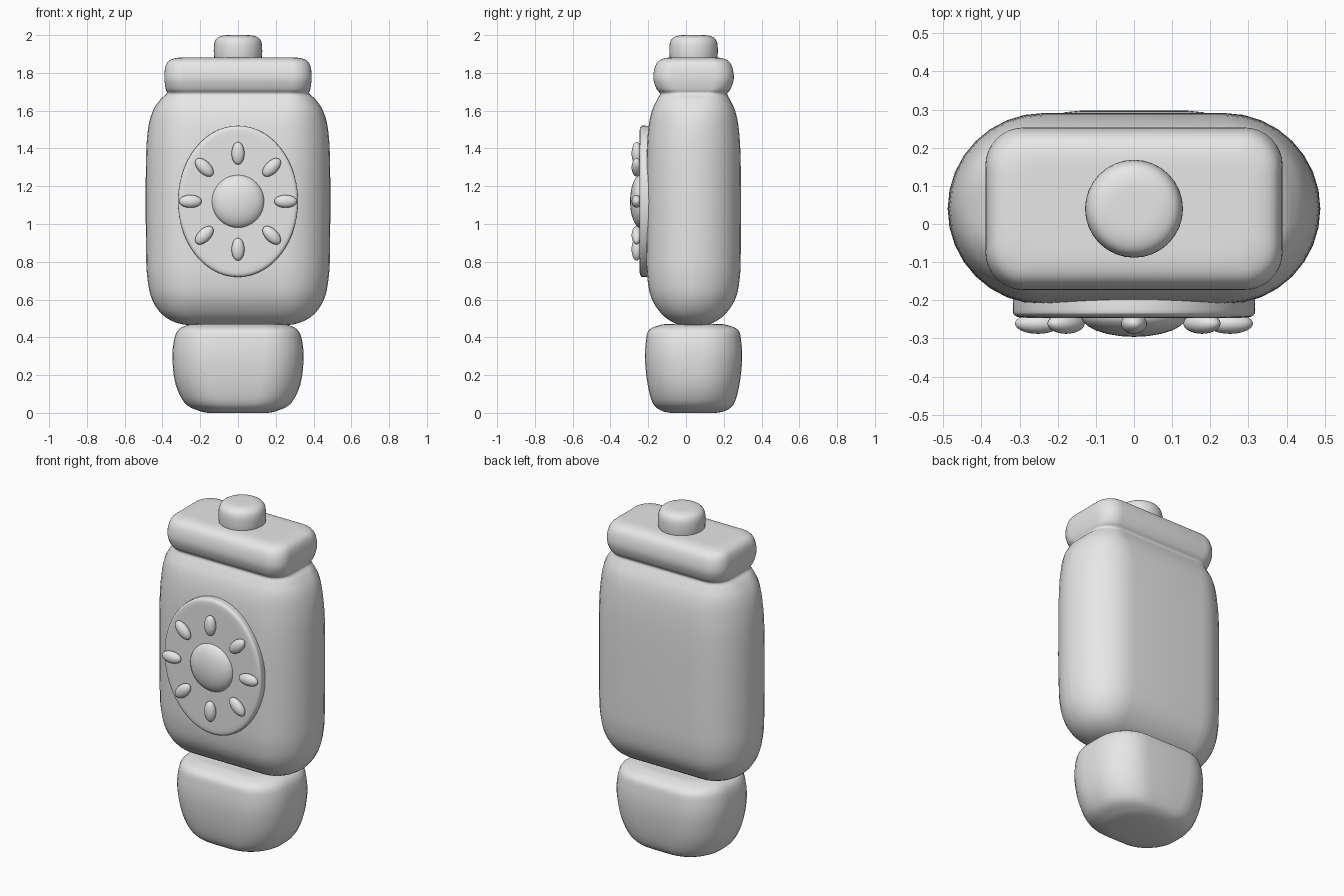
import bpy, bmesh, math
from mathutils import Matrix, Vector

cube = bpy.data.objects.get("Cube")
if cube:
    bpy.data.objects.remove(cube, do_unlink=True)

grey = bpy.data.materials.new("plain_grey")
grey.use_nodes = True
grey.diffuse_color = (0.8, 0.8, 0.8, 1)
grey.node_tree.nodes["Principled BSDF"].inputs["Base Color"].default_value = (0.8, 0.8, 0.8, 1)

MID_Y = 0.04      # depth of the body's centre line
DIAL_Z = 1.12     # height of the dial's centre


def finish(name, bm, matrix=None):
    """Turn a bmesh into a smooth-shaded object."""
    bmesh.ops.remove_doubles(bm, verts=bm.verts, dist=0.0005)
    bmesh.ops.recalc_face_normals(bm, faces=bm.faces)
    mesh = bpy.data.meshes.new(name)
    bm.to_mesh(mesh)
    bm.free()
    mesh.materials.append(grey)
    obj = bpy.data.objects.new(name, mesh)
    bpy.context.collection.objects.link(obj)
    if matrix:
        obj.matrix_world = matrix
    bpy.ops.object.select_all(action='DESELECT')
    obj.select_set(True)
    bpy.context.view_layer.objects.active = obj
    bpy.ops.object.shade_smooth_by_angle(angle=math.radians(50))
    return obj


def smooth_rows(rows, steps=4):
    """Pass a soft curve through the profile rows."""
    rows = [Vector(r) for r in rows]
    out = []
    for i in range(len(rows) - 1):
        a, b, c, d = rows[max(i - 1, 0)], rows[i], rows[i + 1], rows[min(i + 2, len(rows) - 1)]
        for s in range(steps):
            t = s / steps
            out.append(b + (c - a) * (t / 2) + (a * 2 - b * 5 + c * 4 - d) * (t * t / 2)
                       + (b * 3 - a - c * 3 + d) * (t ** 3 / 2))
    return out + [rows[-1]]


def loft(name, rows, matrix, corner_steps=8):
    """Stack rounded rectangles; each row is height, half width, half depth, corner radius."""
    bm = bmesh.new()
    rings = []
    for z, hx, hy, r in smooth_rows(rows):
        r = min(r, hx, hy)
        ring = []
        for q, (sx, sy) in enumerate([(1, 1), (-1, 1), (-1, -1), (1, -1)]):
            for k in range(corner_steps + 1):
                a = (q + k / corner_steps) * math.pi / 2
                ring.append(bm.verts.new((sx * (hx - r) + r * math.cos(a),
                                          sy * (hy - r) + r * math.sin(a), z)))
        rings.append(ring)
    n = len(rings[0])
    for lo, hi in zip(rings, rings[1:]):
        for i in range(n):
            j = (i + 1) % n
            bm.faces.new((lo[i], lo[j], hi[j], hi[i]))
    bm.faces.new(rings[0])
    bm.faces.new(rings[-1])
    return finish(name, bm, matrix)


def ellipsoid(name, centre, size, turn=0):
    """Ellipsoid turned about the front-to-back axis."""
    bm = bmesh.new()
    bmesh.ops.create_uvsphere(bm, u_segments=24, v_segments=16, radius=1)
    bmesh.ops.scale(bm, vec=size, verts=bm.verts)
    return finish(name, bm, Matrix.Translation(centre) @ Matrix.Rotation(turn, 4, 'Y'))


upright = Matrix.Translation((0, MID_Y, 0))

# Foot
loft("foot", [
    (0.0, 0.16, 0.12, 0.12), (0.012, 0.21, 0.17, 0.16), (0.05, 0.28, 0.215, 0.19),
    (0.15, 0.33, 0.243, 0.21), (0.28, 0.347, 0.257, 0.21), (0.38, 0.34, 0.252, 0.2),
    (0.44, 0.315, 0.235, 0.18), (0.467, 0.26, 0.17, 0.14), (0.47, 0.2, 0.12, 0.1)], upright)

# Body flowing through a neck into the cap
loft("body_and_cap", [
    (0.46, 0.22, 0.04, 0.04), (0.475, 0.32, 0.10, 0.10), (0.52, 0.40, 0.165, 0.16),
    (0.6, 0.455, 0.22, 0.22), (0.7, 0.478, 0.243, 0.24), (0.85, 0.487, 0.25, 0.25),
    (1.3, 0.488, 0.25, 0.25), (1.5, 0.477, 0.24, 0.24), (1.6, 0.45, 0.22, 0.2),
    (1.66, 0.41, 0.192, 0.15), (1.69, 0.378, 0.178, 0.11), (1.715, 0.383, 0.196, 0.1),
    (1.77, 0.39, 0.213, 0.1), (1.83, 0.385, 0.205, 0.1), (1.865, 0.365, 0.182, 0.09),
    (1.88, 0.32, 0.14, 0.07), (1.882, 0.26, 0.08, 0.05)], upright)

# Top knob
loft("knob", [
    (1.86, 0.122, 0.122, 1), (1.9, 0.128, 0.128, 1), (1.955, 0.126, 0.126, 1),
    (1.985, 0.11, 0.11, 1), (1.998, 0.075, 0.075, 1), (2.0, 0.03, 0.03, 1)], upright)

# Oval dial plate, lofted towards the front and stretched upwards
facing = Matrix.Translation((0, 0, DIAL_Z)) @ Matrix.Rotation(math.pi / 2, 4, 'X')
dial = loft("dial_plate", [
    (0.17, 0.315, 0.315, 1), (0.225, 0.318, 0.318, 1), (0.238, 0.314, 0.314, 1),
    (0.245, 0.30, 0.30, 1), (0.246, 0.26, 0.26, 1)],
    facing @ Matrix.Diagonal((1, 1.26, 1, 1)), 14)

# Dial hub and the ring of beads around it
ellipsoid("dial_hub", (0, -0.24, DIAL_Z), (0.14, 0.056, 0.14))
for i in range(8):
    a = i * math.pi / 4
    centre = (0.252 * math.sin(a), -0.261, DIAL_Z + 0.254 * math.cos(a))
    ellipsoid(f"dial_bead_{i + 1}", centre, (0.034, 0.027, 0.06), a)
